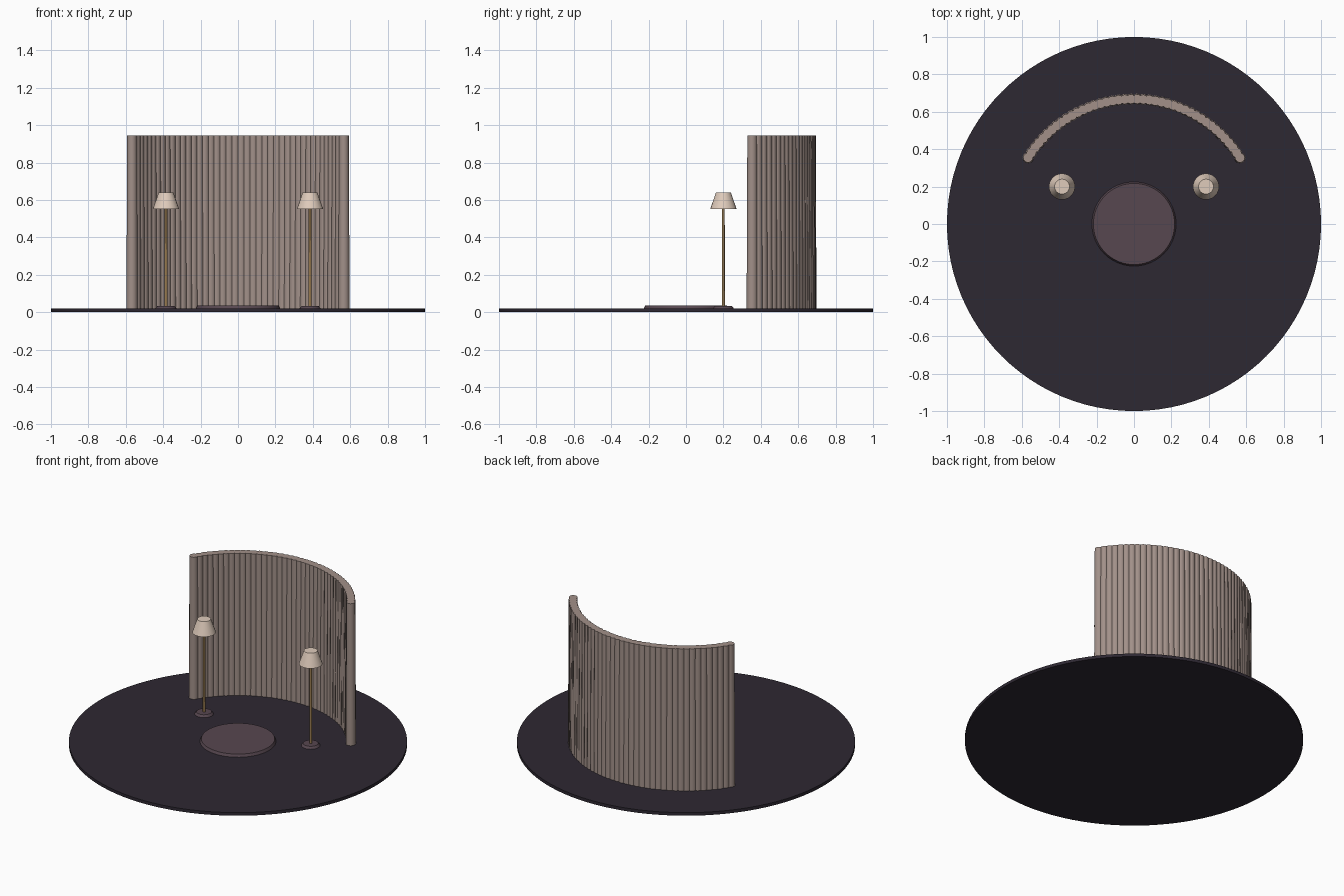
import bpy, math

if "Cube" in bpy.data.objects:
    bpy.data.objects.remove(bpy.data.objects["Cube"])


def material(name, rgb):
    m = bpy.data.materials.new(name)
    m.diffuse_color = (*rgb, 1)
    m.use_nodes = True
    m.node_tree.nodes["Principled BSDF"].inputs["Base Color"].default_value = m.diffuse_color
    return m


DARK = material("dark_floor", (0.027, 0.021, 0.032))
PLUM = material("plum", (0.095, 0.063, 0.08))
FABRIC = material("curtain_fabric", (0.36, 0.28, 0.25))
BRASS = material("brass", (0.32, 0.2, 0.08))
SHADE = material("lamp_shade", (0.74, 0.6, 0.5))


def cone(name, x, y, z0, z1, r0, r1, sides, mat):
    bpy.ops.mesh.primitive_cone_add(vertices=sides, radius1=r0, radius2=r1,
                                    depth=z1 - z0, location=(x, y, (z0 + z1) / 2))
    ob = bpy.context.object
    ob.name = name
    ob.data.materials.append(mat)
    bpy.ops.object.shade_smooth_by_angle(angle=math.radians(35))
    return ob


# Round stage and low central podium
cone("stage_floor", 0, 0, 0, 0.02, 1, 1, 96, DARK)
cone("center_podium", 0, 0, 0.02, 0.037, 0.225, 0.217, 48, PLUM)

# Curved curtain: overlapping, slightly tapered folds along an arc
FOLDS, ARC_RADIUS = 42, 0.668
for i in range(FOLDS):
    a = math.radians(32 + 116 * i / (FOLDS - 1))
    cone(f"curtain_fold_{i + 1}", ARC_RADIUS * math.cos(a), ARC_RADIUS * math.sin(a),
         0.02, 0.945, 0.03, 0.026, 12, FABRIC)

# Pair of floor lamps
for side, x in (("left", -0.385), ("right", 0.385)):
    cone(f"{side}_lamp_base", x, 0.2, 0.02, 0.034, 0.056, 0.045, 24, PLUM)
    cone(f"{side}_lamp_pole", x, 0.2, 0.03, 0.56, 0.008, 0.007, 12, BRASS)
    cone(f"{side}_lamp_shade", x, 0.2, 0.553, 0.639, 0.07, 0.04, 24, SHADE)
